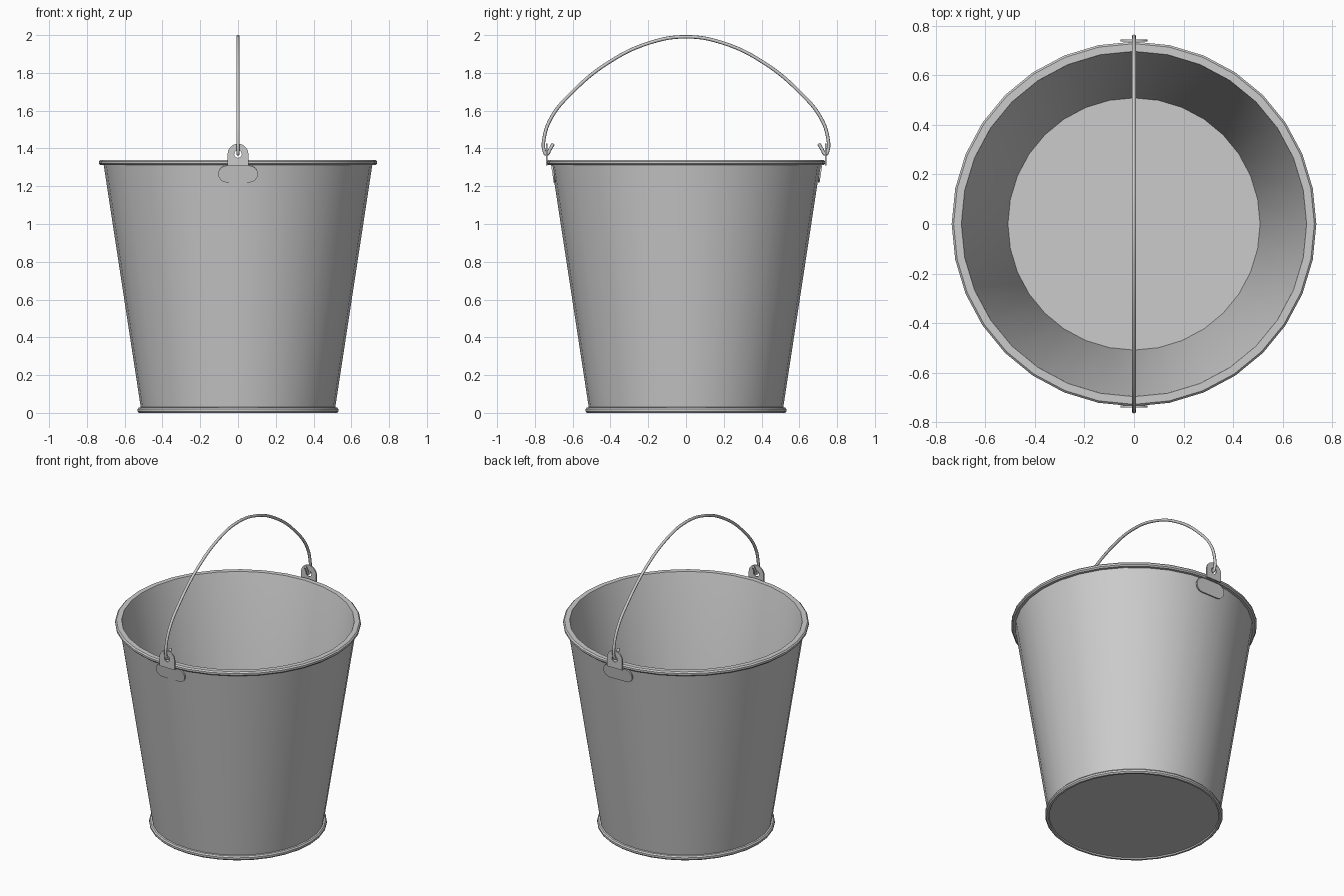
import bpy, bmesh
from math import pi, sin, cos, atan2

if "Cube" in bpy.data.objects:
    bpy.data.objects.remove(bpy.data.objects["Cube"])

SIDES = 32


def activate(obj):
    bpy.ops.object.select_all(action='DESELECT')
    obj.select_set(True)
    bpy.context.view_layer.objects.active = obj


def smooth(obj, degrees=35):
    activate(obj)
    bpy.ops.object.shade_smooth_by_angle(angle=degrees * pi / 180)


def lathe(name, profile):
    """Closed solid turned around z; profile starts and ends on the axis."""
    bm = bmesh.new()
    verts = [bm.verts.new((r, 0, z)) for r, z in profile]
    edges = [bm.edges.new(p) for p in zip(verts, verts[1:])]
    bmesh.ops.spin(bm, geom=verts + edges, cent=(0, 0, 0), axis=(0, 0, 1),
                   angle=2 * pi, steps=SIDES)
    bmesh.ops.remove_doubles(bm, verts=bm.verts, dist=0.0005)
    bmesh.ops.recalc_face_normals(bm, faces=bm.faces)
    mesh = bpy.data.meshes.new(name)
    bm.to_mesh(mesh)
    bm.free()
    obj = bpy.data.objects.new(name, mesh)
    bpy.context.collection.objects.link(obj)
    smooth(obj)
    return obj


def curve_object(name, paths, flat, closed):
    cu = bpy.data.curves.new(name, 'CURVE')
    cu.dimensions = '2D' if flat else '3D'
    for pts in paths:
        sp = cu.splines.new('POLY' if flat else 'BEZIER')
        store = sp.points if flat else sp.bezier_points
        store.add(len(pts) - 1)
        for p, co in zip(store, pts):
            if flat:
                p.co = (co[0], co[1], 0, 1)
            else:
                p.co = co
                p.handle_left_type = p.handle_right_type = 'AUTO'
        sp.use_cyclic_u = closed
    obj = bpy.data.objects.new(name, cu)
    bpy.context.collection.objects.link(obj)
    return obj


def plate(name, outlines, thickness, loc, tilt=0):
    """Thin upright plate, outlines drawn in x-z."""
    obj = curve_object(name, outlines, True, True)
    obj.data.fill_mode = 'BOTH'
    obj.data.extrude = thickness / 2
    obj.location = loc
    obj.rotation_euler = (pi / 2 + tilt, 0, 0)
    activate(obj)
    bpy.ops.object.convert(target='MESH')
    smooth(bpy.context.object)


def arc(cx, cz, r, a0, a1, n):
    return [(cx + r * cos(a0 + (a1 - a0) * i / n),
             cz + r * sin(a0 + (a1 - a0) * i / n)) for i in range(n + 1)]


# Pail: base bead, tapered wall, rolled rim, inner wall and floor
lathe("pail", [
    (0, 0.008), (0.508, 0.008), (0.512, 0), (0.525, 0), (0.532, 0.008),
    (0.532, 0.02), (0.525, 0.028), (0.515, 0.03),
    (0.711, 1.312), (0.728, 1.312), (0.736, 1.32), (0.736, 1.332),
    (0.728, 1.34), (0.697, 1.34), (0.695, 1.335),
    (0.509, 0.025), (0, 0.025)])

# Ears: tab with a hole above the rim, oblong mounting plate on the wall below
tab = [(-0.055, -0.06), (0.055, -0.06)] + arc(0, 0, 0.055, 0, pi, 14)
hole = arc(0, 0, 0.02, 0, 2 * pi * 15 / 16, 15)
oblong = (arc(0.06, 0, 0.045, -pi / 2, pi / 2, 8)
          + arc(-0.06, 0, 0.045, pi / 2, 3 * pi / 2, 8))
lean = atan2(0.196, 1.282)
for side, label in ((-1, "front"), (1, "back")):
    offset = 0.737 if side < 0 else 0.741
    plate(label + "_ear", [tab, hole], 0.008, (0, side * offset, 1.37))
    out = 0.702 if side < 0 else 0.709
    plate(label + "_mounting_plate", [oblong], 0.01,
          (0, side * out, 1.265), -side * lean)

# Handle: bent wire with hooked ends through the ears
half = [(0.703, 1.425), (0.72, 1.395), (0.739, 1.37), (0.752, 1.392),
        (0.752, 1.45), (0.715, 1.56), (0.61, 1.69), (0.41, 1.855),
        (0.19, 1.96)]
path = ([(0, y, z) for y, z in half] + [(0, 0, 1.991)]
        + [(0, -y, z) for y, z in reversed(half)])
handle = curve_object("handle", [path], False, False)
handle.data.bevel_depth = 0.009
handle.data.bevel_resolution = 2
handle.data.resolution_u = 6
handle.data.use_fill_caps = True
activate(handle)
bpy.ops.object.convert(target='MESH')
smooth(bpy.context.object, 50)
